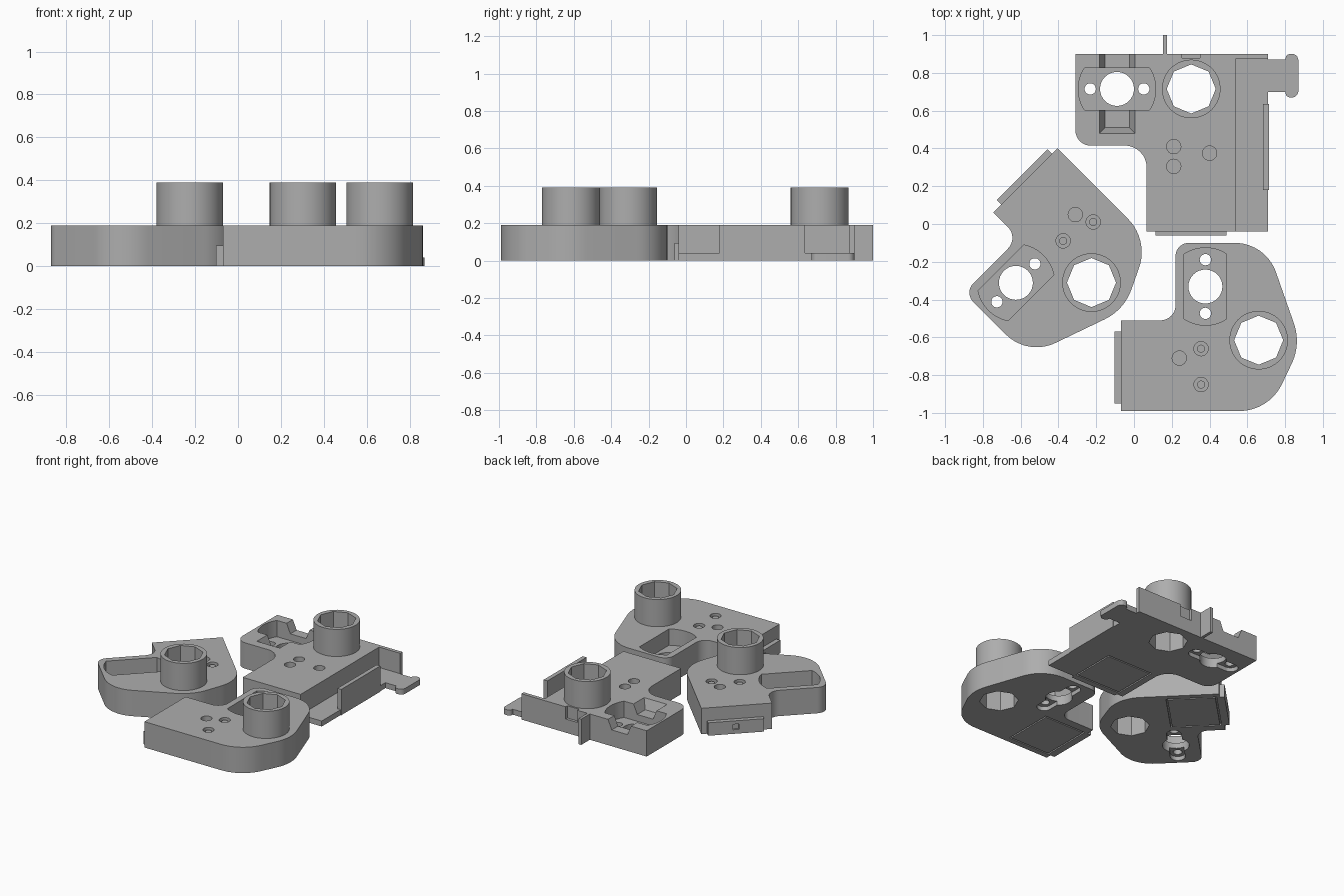
import bpy, bmesh, math
from mathutils import Vector

if "Cube" in bpy.data.objects:
    bpy.data.objects.remove(bpy.data.objects["Cube"])

TOP, TUBE_TOP = 0.19, 0.39
gray = bpy.data.materials.new("plain gray")
gray.diffuse_color = (0.42, 0.42, 0.42, 1)
gray.use_nodes = True
gray.node_tree.nodes["Principled BSDF"].inputs["Base Color"].default_value = gray.diffuse_color


def prism(name, pts, z0, z1, place=lambda x, y: (x, y), inset=0):
    """Extrude an outline; an inset shrinks the lower end to slope the sides."""
    cx = sum(p[0] for p in pts) / len(pts)
    cy = sum(p[1] for p in pts) / len(pts)
    bm = bmesh.new()
    low, high = [], []
    for x, y in pts:
        lx = x - math.copysign(inset, x - cx)
        ly = y - math.copysign(inset, y - cy)
        low.append(bm.verts.new((*place(lx, ly), z0)))
        high.append(bm.verts.new((*place(x, y), z1)))
    bm.faces.new(low)
    bm.faces.new(high)
    n = len(pts)
    for i in range(n):
        bm.faces.new((low[i], low[(i + 1) % n], high[(i + 1) % n], high[i]))
    bmesh.ops.recalc_face_normals(bm, faces=bm.faces)
    me = bpy.data.meshes.new(name)
    bm.to_mesh(me)
    bm.free()
    ob = bpy.data.objects.new(name, me)
    bpy.context.collection.objects.link(ob)
    me.materials.append(gray)
    return ob


def boolean(ob, tool, op='DIFFERENCE'):
    tool.hide_render = True
    bpy.context.view_layer.objects.active = ob
    m = ob.modifiers.new("cut", 'BOOLEAN')
    m.operation, m.solver, m.object = op, 'EXACT', tool
    bpy.ops.object.modifier_apply(modifier=m.name)
    bpy.data.objects.remove(tool)


def box(x0, x1, y0, y1):
    return [(x0, y0), (x1, y0), (x1, y1), (x0, y1)]


def ring(cx, cy, r, n=32):
    return [(cx + r * math.cos(2 * math.pi * i / n), cy + r * math.sin(2 * math.pi * i / n))
            for i in range(n)]


def rounded(corners, steps=10):
    """Outline from (x, y, radius) corners."""
    out = []
    for i, (x, y, r) in enumerate(corners):
        p = Vector((x, y))
        if r == 0:
            out.append((x, y))
            continue
        a = (Vector(corners[i - 1][:2]) - p).normalized()
        b = (Vector(corners[(i + 1) % len(corners)][:2]) - p).normalized()
        half = a.angle(b) / 2
        c = p + (a + b).normalized() * (r / math.sin(half))
        t = r / math.tan(half)
        s, e = p + a * t - c, p + b * t - c
        for k in range(steps + 1):
            v = s.lerp(e, k / steps).normalized() * r + c
            out.append((v.x, v.y))
    return out


def cut(body, pts, z0, z1, place, inset=0):
    boolean(body, prism("cutter", pts, z0, z1, place, inset))


def pocket(body, cx, cy, place, turned):
    """Round-ended recess, large centre hole, two screw holes, slot below."""
    def spot(x, y):
        return place(cx + y, cy + x) if turned else place(cx + x, cy + y)
    a = math.asin(0.112 / 0.205)
    arc = [(0.205 * math.sin(a * k / 6), 0.205 * math.cos(a * k / 6)) for k in range(-6, 7)]
    cut(body, arc + [(-x, -y) for x, y in arc], 0.07, 0.3, spot)
    cut(body, ring(0, 0, 0.09), -0.1, 0.1, spot)
    for s in (-1, 1):
        cut(body, ring(0, s * 0.142, 0.03, 20), -0.1, 0.1, spot)
    pill = rounded([(-0.05, -0.2, 0.049), (0.05, -0.2, 0.049), (0.05, 0.2, 0.049), (-0.05, 0.2, 0.049)])
    cut(body, pill, -0.1, 0.03, spot)


def socket(name, body, x, y, place):
    """Upright tube with an eight-sided bore through the body."""
    tube = prism(name + "_socket_tube", ring(x, y, 0.155, 64), TOP, TUBE_TOP, place)
    for ob in (tube, body):
        cut(ob, ring(x, y, 0.13, 8), -0.1, 0.5, place)


def dimples(name, body, spots, place):
    """Blind round holes; flagged ones hold a pin."""
    for i, (x, y, pin) in enumerate(spots):
        cut(body, ring(x, y, 0.038, 24), 0.15, 0.3, place)
        if pin:
            prism(f"{name}_pin_{i}", ring(x, y, 0.021, 20), 0.14, 0.18, place)


def groove(body, x0, x1, y0, y1, place):
    """Thin seam round the cover on the underside."""
    w = 0.01
    for b in (box(x0, x0 + w, y0, y1), box(x1 - w, x1, y0, y1),
              box(x0, x1, y0, y0 + w), box(x0, x1, y1 - w, y1)):
        cut(body, b, -0.1, 0.015, place)


def bracket(name, left, spots, place):
    """Curved bracket with its socket centred at the local origin."""
    body = prism(name + "_body", rounded([
        (left, -0.375, 0), (0.055, -0.375, 0.25), (0.225, -0.02, 0.28),
        (0.037, 0.515, 0.23), (-0.44, 0.515, 0.07), (-0.44, 0.105, 0.08),
        (left, 0.105, 0)]), 0, TOP, place)
    pocket(body, -0.282, 0.284, place, False)
    socket(name, body, 0, 0, place)
    dimples(name, body, spots, place)
    groove(body, left + 0.02, left + 0.36, -0.335, 0.045, place)
    # end tab with a small recess in its face
    tab = prism(name + "_tab", box(left - 0.033, left, -0.335, 0.045), 0, 0.095, place)
    d = left - 0.033
    bm_cut = prism("cutter", box(d - 0.02, d + 0.015, -0.165, -0.125), 0.03, 0.07, place)
    boolean(tab, bm_cut)


# front right bracket
bracket("front_bracket", -0.73,
        [(-0.42, -0.095, 0), (-0.305, -0.045, 1), (-0.305, -0.235, 1)],
        lambda x, y: (0.66 + x, -0.615 + y))

# left bracket, mirrored and turned by 45 degrees
h = math.sqrt(0.5)
bracket("left_bracket", -0.63,
        [(-0.315, -0.194, 0), (-0.262, -0.05, 1), (-0.22, -0.233, 1)],
        lambda x, y: (-0.225 + h * (x - y), -0.31 - h * (x + y)))


# rear block
def here(x, y):
    return (x, y)


rear = prism("rear_body", rounded([
    (-0.31, 0.9, 0), (-0.31, 0.415, 0.08), (0.067, 0.415, 0.115),
    (0.067, -0.04, 0), (0.71, -0.04, 0), (0.71, 0.9, 0)]), 0, TOP)
cut(rear, box(0.538, 0.8, -0.2, 0.873), 0.04, 0.3, here)      # side ledge
cut(rear, box(-0.183, 0.005, 0.48, 0.98), 0.12, 0.191, here, 0.03)  # sloped channel
cut(rear, box(0.255, 0.35, 0.88, 1.0), 0.1, 0.3, here)        # notch in back wall
pocket(rear, -0.09, 0.715, here, True)
socket("rear", rear, 0.303, 0.715, here)
dimples("rear", rear, [(0.21, 0.41, 0), (0.21, 0.305, 0), (0.4, 0.375, 0)], here)
groove(rear, 0.115, 0.49, -0.02, 0.32, here)
prism("rear_tab", box(0.115, 0.49, -0.062, -0.04), 0, 0.095)
prism("side_panel", box(0.684, 0.715, 0.18, 0.635), 0, TOP)
prism("back_fin", box(0.153, 0.174, 0.9, 1.0), 0, TOP)
prism("hook_arm", box(0.7, 0.81, 0.70, 0.87), 0, 0.04)
prism("hook_head", rounded([(0.802, 0.67, 0.025), (0.87, 0.67, 0.033),
                            (0.87, 0.9, 0.033), (0.802, 0.9, 0.025)], 5), 0, 0.04)

# smooth curved walls, keep edges sharp
for ob in bpy.data.objects:
    ob.select_set(True)
bpy.context.view_layer.objects.active = rear
bpy.ops.object.shade_smooth_by_angle(angle=math.radians(30))
